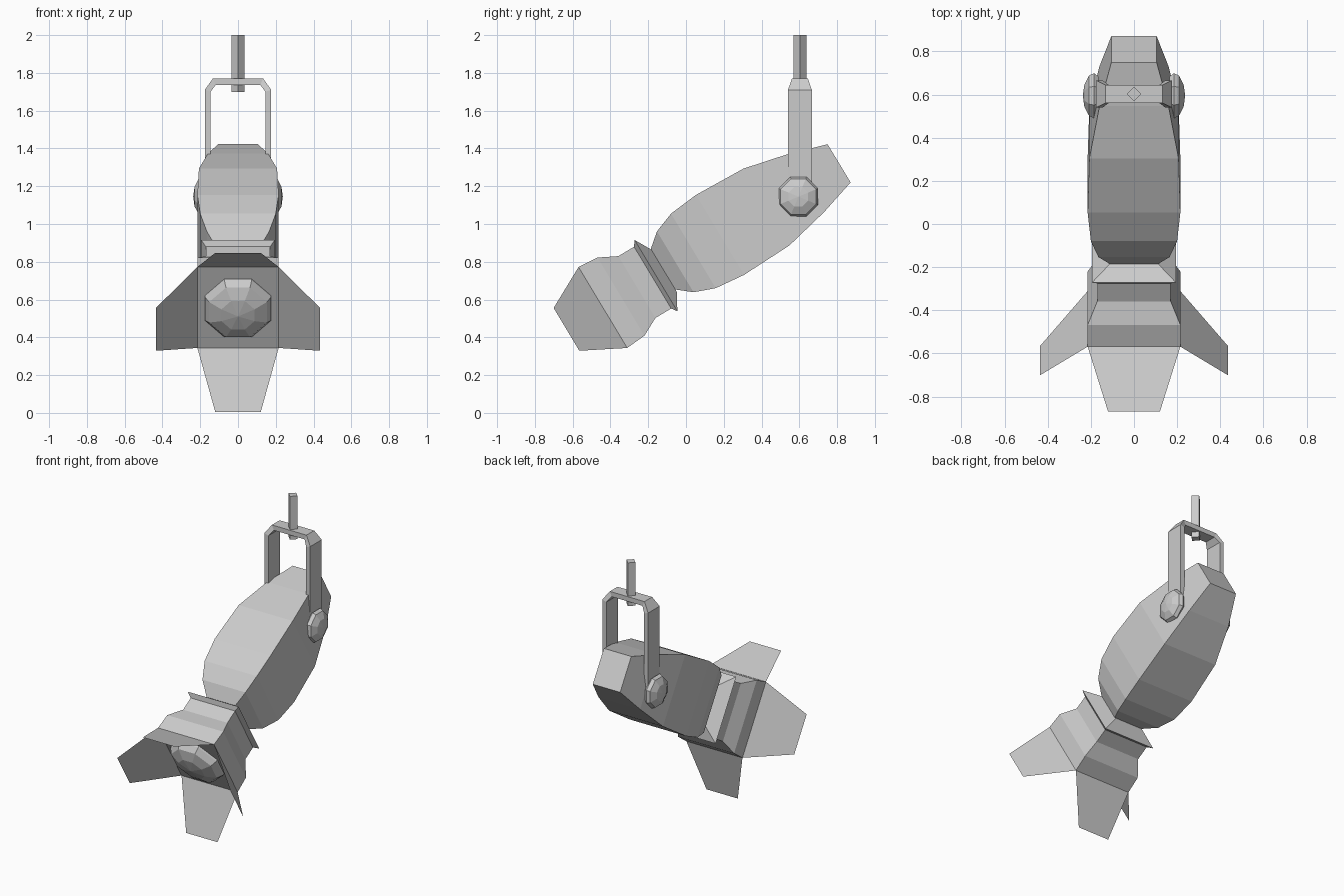
import bpy, bmesh
from math import sin, cos, radians, pi
from mathutils import Vector

if "Cube" in bpy.data.objects:
    bpy.data.objects.remove(bpy.data.objects["Cube"])

TILT = radians(31)
CY, CZ = -0.44, 0.558          # middle of the front opening


def lamp(x, u, v):
    """Lamp coordinates (across, along the axis, up) to world."""
    return Vector((x, CY + u * cos(TILT) - v * sin(TILT),
                   CZ + u * sin(TILT) + v * cos(TILT)))


def make(name, verts, faces, closed=True):
    mesh = bpy.data.meshes.new(name)
    mesh.from_pydata([tuple(v) for v in verts], [], faces)
    if closed:
        bm = bmesh.new()
        bm.from_mesh(mesh)
        bmesh.ops.recalc_face_normals(bm, faces=bm.faces)
        bm.to_mesh(mesh)
        bm.free()
    ob = bpy.data.objects.new(name, mesh)
    bpy.context.collection.objects.link(ob)
    return ob


def loft(name, rings):
    """Skin a list of equal-sized point rings and cap both ends."""
    n = len(rings[0])
    verts = [p for r in rings for p in r]
    faces = [(i * n + j, i * n + (j + 1) % n, (i + 1) * n + (j + 1) % n, (i + 1) * n + j)
             for i in range(len(rings) - 1) for j in range(n)]
    faces += [tuple(range(n)), tuple(range(len(verts) - n, len(verts)))]
    return make(name, verts, faces)


def lamp_loft(name, stations, lift=0.0):
    """Rectangular sections (u, half width, half height) along the lamp axis."""
    return loft(name, [[lamp(sx * w, u, sv * h + lift)
                        for sx, sv in ((-1, -1), (1, -1), (1, 1), (-1, 1))]
                       for u, w, h in stations])


def dome(name, place, radius, depths):
    """Eight-sided dome; depths are (radius factor, height) pairs."""
    rings = [[place(radius * f * cos(pi / 8 + k * pi / 4), radius * f * sin(pi / 8 + k * pi / 4), d)
              for k in range(8)] for f, d in depths]
    return loft(name, rings)


# Lamp housing
lamp_loft("housing", [(.377, .11, .125), (.453, .165, .188), (.565, .20, .23),
                      (.729, .215, .247), (1.016, .207, .237),
                      (1.265, .16, .18), (1.465, .105, .118)], lift=.01)

# Front hood, filter holder and flared collar
lamp_loft("front_hood", [(0, .215, .25), (.112, .215, .241), (.21, .17, .191)])
lamp_loft("filter_holder", [(.209, .17, .191), (.307, .17, .191),
                            (.328, .195, .22), (.378, .11, .13)])

# Lens
dome("lens", lambda a, b, d: lamp(a, -d, b), .19,
     [(1, -.005), (1, .012), (.87, .05), (.5, .08), (.02, .092)])

# Thin barn doors flaring out at about 45 degrees
for side, label in ((-1, "left"), (1, "right")):
    make("barn_door_" + label,
         [lamp(side * .215, 0, -.25), lamp(side * .215, 0, .25),
          lamp(side * .435, -.225, .132), lamp(side * .435, -.225, -.132)],
         [(0, 1, 2, 3)], closed=False)
for side, label, out in ((1, "top", .22), (-1, "bottom", .248)):
    make("barn_door_" + label,
         [lamp(-.215, 0, side * .25), lamp(.215, 0, side * .25),
          lamp(.12, -out, side * (.25 + out)), lamp(-.12, -out, side * (.25 + out))],
         [(0, 1, 2, 3)], closed=False)

# Yoke: bent strap, narrower across the top
YY = .603
half = [(.176, .145, 1.12, 1.12, .063), (.176, .145, 1.71, 1.70, .063),
        (.133, .118, 1.77, 1.737, .042)]
path = [(-1, s) for s in half] + [(1, s) for s in reversed(half)]
loft("yoke", [[(sx * xo, YY - d, zo), (sx * xo, YY + d, zo),
               (sx * xi, YY + d, zi), (sx * xi, YY - d, zi)]
              for sx, (xo, xi, zo, zi, d) in path])

# Hanging rod
loft("hanging_rod", [[(.034, YY, z), (0, YY + .034, z), (-.034, YY, z), (0, YY - .034, z)]
                     for z in (1.70, 2.0)])

# Tilt knobs
for side, label in ((-1, "left"), (1, "right")):
    dome("tilt_knob_" + label,
         lambda a, b, d: Vector((side * d, .595 + a, 1.145 + b)), .113,
         [(.85, .165), (1, .185), (.9, .208), (.5, .23), (.02, .237)])
